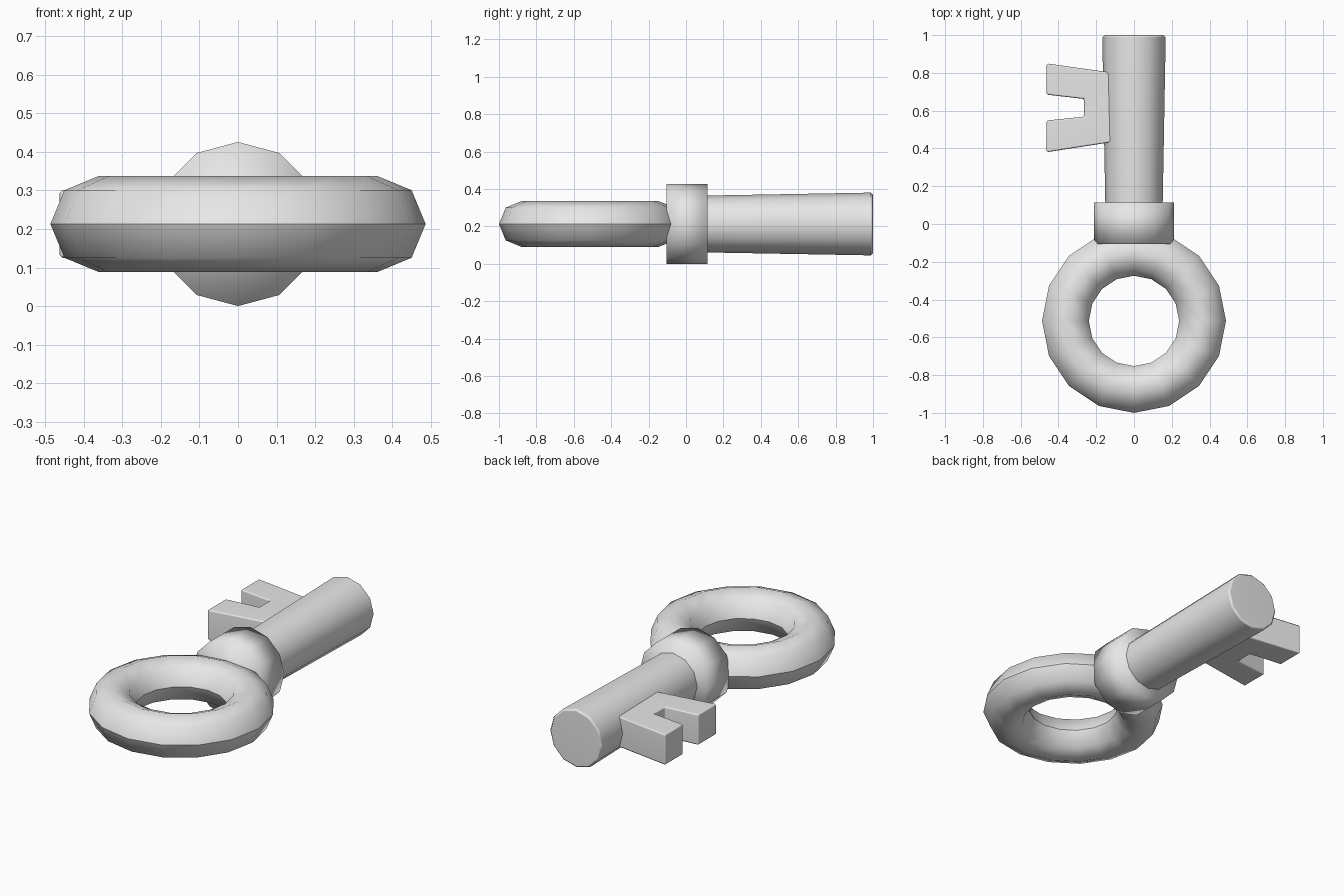
import bpy, bmesh, math

cube = bpy.data.objects.get("Cube")
if cube:
    bpy.data.objects.remove(cube, do_unlink=True)

MID = 0.213  # height of the shared centre plane

# Plain grey for the whole model
grey = bpy.data.materials.new("plain grey")
grey.diffuse_color = (0.8, 0.8, 0.8, 1)
grey.use_nodes = True
grey.node_tree.nodes["Principled BSDF"].inputs["Base Color"].default_value = (0.8, 0.8, 0.8, 1)


def finish(obj, name):
    obj.name = name
    obj.data.name = name
    obj.data.materials.append(grey)


def rod(name, y0, y1, r0, r1):
    """Twelve-sided rod running along y."""
    bpy.ops.mesh.primitive_cone_add(
        vertices=12, radius1=r0, radius2=r1, depth=y1 - y0,
        location=(0, (y0 + y1) / 2, MID), rotation=(-math.pi / 2, 0, 0))
    obj = bpy.context.object
    finish(obj, name)
    return obj


def soften_edges(obj, width):
    """Narrow bevel with smooth corners and flat main faces."""
    bevel = obj.modifiers.new("bevel", 'BEVEL')
    bevel.width = width
    bevel.segments = 1
    bevel.limit_method = 'ANGLE'
    bevel.angle_limit = math.radians(50)
    obj.modifiers.new("weighted normals", 'WEIGHTED_NORMAL')


# Ring handle, creased along its inner and outer equators
bpy.ops.mesh.primitive_torus_add(
    major_segments=16, minor_segments=8, major_radius=0.363, minor_radius=0.124,
    location=(0, -0.513, MID))
ring = bpy.context.object
finish(ring, "ring_handle")
bpy.ops.object.shade_smooth()
bm = bmesh.new()
bm.from_mesh(ring.data)
for e in bm.edges:
    if all(abs(v.co.z) < 1e-4 for v in e.verts):
        e.smooth = False
bm.to_mesh(ring.data)
bm.free()

# Collar between ring and shaft
rod("collar", -0.105, 0.115, MID, MID)
bpy.ops.object.shade_smooth()

# Slightly flared shaft
shaft = rod("shaft", 0.0, 1.0, 0.150, 0.168)
bpy.ops.object.shade_smooth()
soften_edges(shaft, 0.012)

# Two-toothed bit on the right side
profile = [(-0.05, 0.792), (-0.463, 0.85), (-0.463, 0.685), (-0.265, 0.662),
           (-0.265, 0.568), (-0.463, 0.548), (-0.463, 0.38), (-0.05, 0.444)]
bm = bmesh.new()
face = bm.faces.new([bm.verts.new((x, y, MID - 0.088)) for x, y in profile])
out = bmesh.ops.extrude_face_region(bm, geom=[face])
bmesh.ops.translate(bm, vec=(0, 0, 0.176),
                    verts=[g for g in out["geom"] if isinstance(g, bmesh.types.BMVert)])
bmesh.ops.recalc_face_normals(bm, faces=bm.faces)
mesh = bpy.data.meshes.new("key_bit")
bm.to_mesh(mesh)
bm.free()
bit = bpy.data.objects.new("key_bit", mesh)
bpy.context.collection.objects.link(bit)
finish(bit, "key_bit")
for p in mesh.polygons:
    p.use_smooth = True
soften_edges(bit, 0.008)
